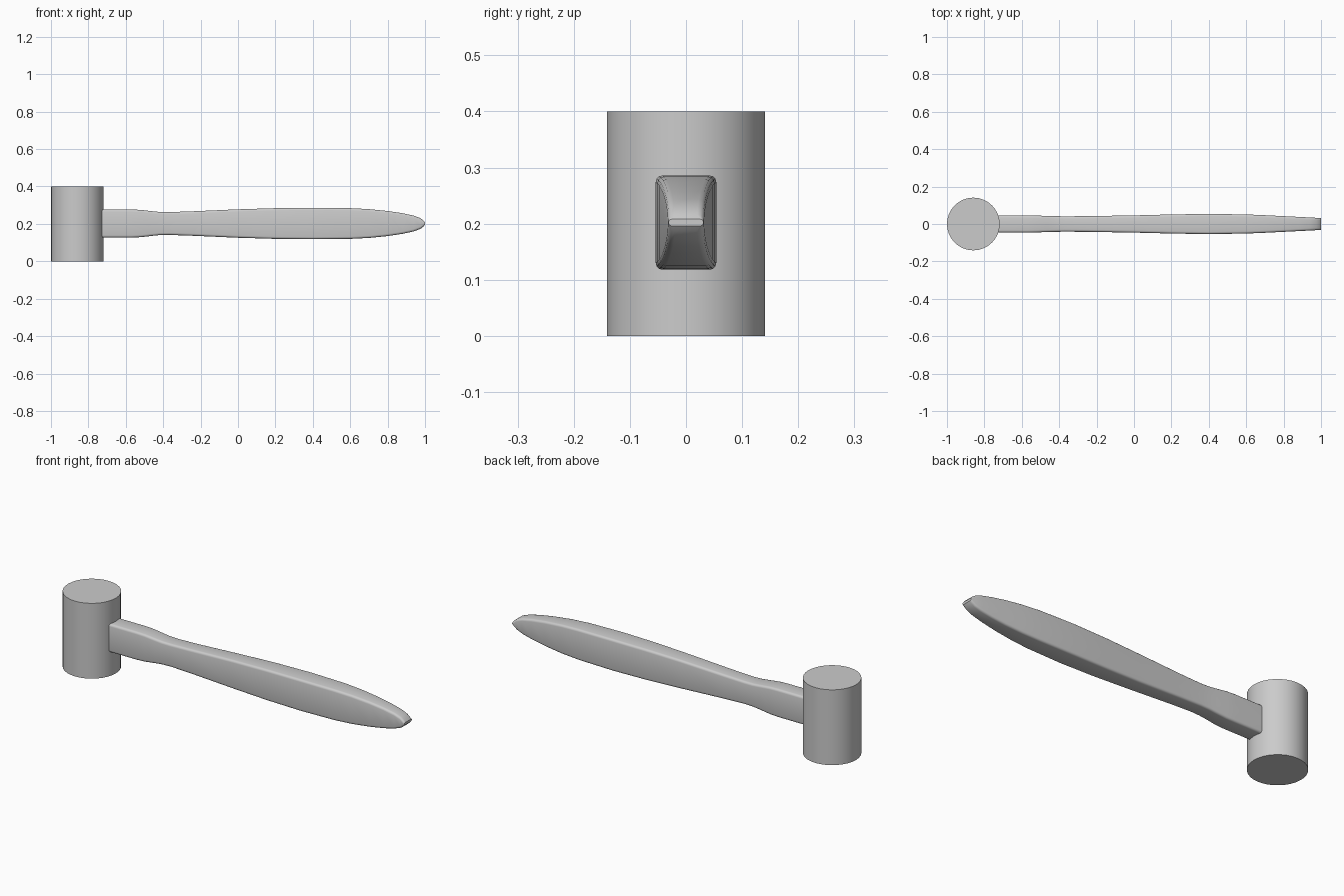
import bpy, bmesh, math

if "Cube" in bpy.data.objects:
    bpy.data.objects.remove(bpy.data.objects["Cube"])

ZC = 0.202

# Head: upright cylinder
bpy.ops.mesh.primitive_cylinder_add(vertices=32, radius=0.141, depth=0.4, location=(-0.859, 0, 0.2))
head = bpy.context.object
head.name = "mallet_head"
bpy.ops.object.shade_smooth_by_angle(angle=math.radians(30))

# Handle stations: x, half width (y), half height (z)
STATIONS = [
    (-0.75, 0.046, 0.075), (-0.57, 0.046, 0.075), (-0.52, 0.045, 0.073),
    (-0.46, 0.043, 0.066), (-0.42, 0.042, 0.062), (-0.37, 0.041, 0.061),
    (-0.25, 0.042, 0.065), (0.0, 0.046, 0.076), (0.2, 0.051, 0.082),
    (0.4, 0.054, 0.084), (0.6, 0.051, 0.082), (0.7, 0.047, 0.077),
    (0.8, 0.042, 0.067), (0.88, 0.038, 0.055), (0.94, 0.035, 0.042),
    (0.975, 0.033, 0.029), (0.993, 0.032, 0.015), (1.0, 0.031, 0.006),
]


def section(bm, x, w, h, steps=3):
    """Ring of a rounded rectangle across the handle."""
    r = min(0.012, h * 0.9)
    ring = []
    for k, (sy, sz) in enumerate([(1, 1), (-1, 1), (-1, -1), (1, -1)]):
        for i in range(steps + 1):
            a = math.pi / 2 * (k + i / steps)
            ring.append(bm.verts.new((x, sy * (w - r) + r * math.cos(a),
                                      ZC + sz * (h - r) + r * math.sin(a))))
    return ring


# Handle: lofted through the stations
bm = bmesh.new()
rings = [section(bm, *s) for s in STATIONS]
for a, b in zip(rings, rings[1:]):
    for i in range(len(a)):
        j = (i + 1) % len(a)
        bm.faces.new((a[i], a[j], b[j], b[i]))
bm.faces.new(rings[0])
bm.faces.new(rings[-1])
bmesh.ops.recalc_face_normals(bm, faces=bm.faces)
mesh = bpy.data.meshes.new("handle")
bm.to_mesh(mesh)
bm.free()
handle = bpy.data.objects.new("handle", mesh)
bpy.context.collection.objects.link(handle)
bpy.ops.object.select_all(action='DESELECT')
handle.select_set(True)
bpy.context.view_layer.objects.active = handle
bpy.ops.object.shade_smooth_by_angle(angle=math.radians(35))
